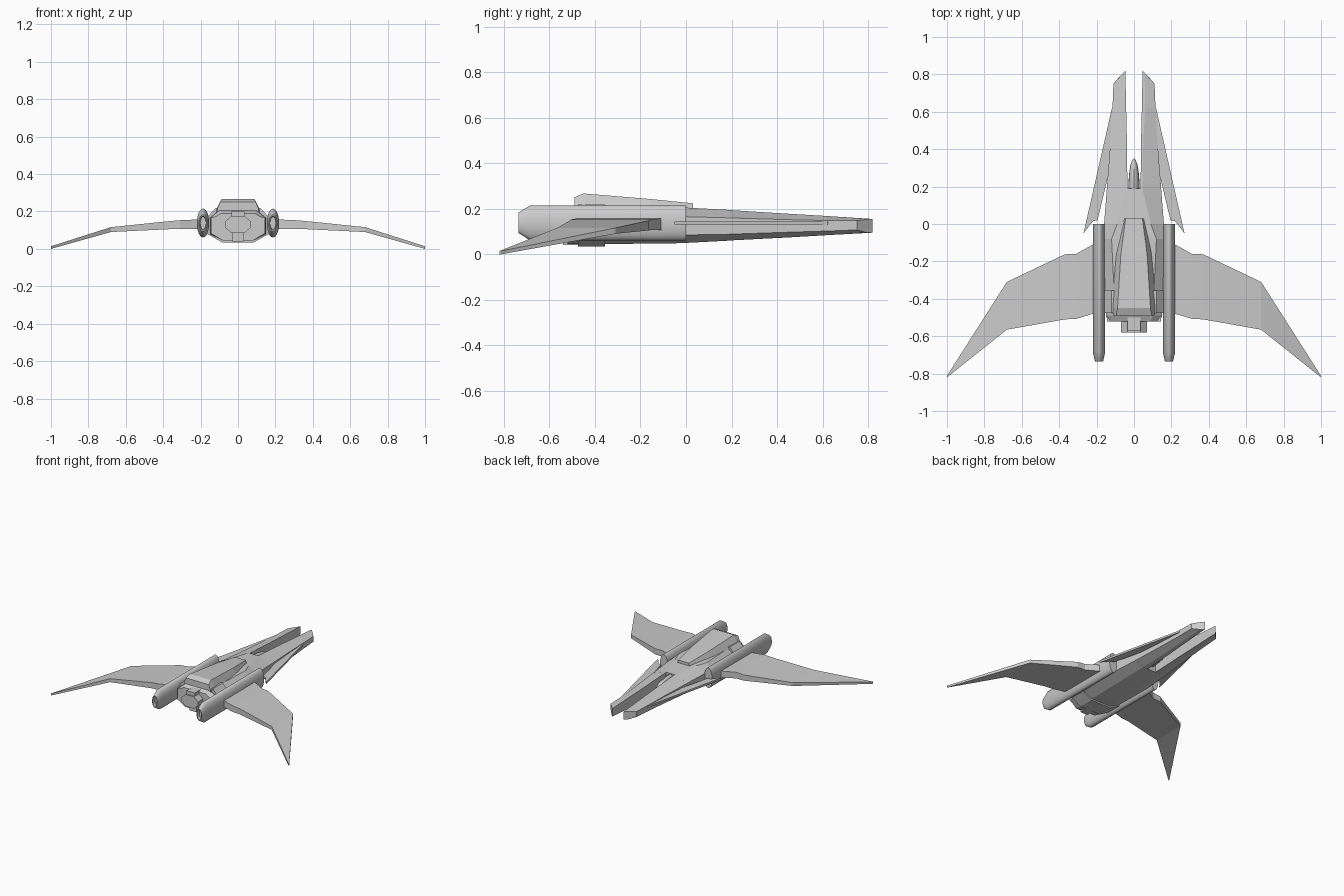
import bpy, bmesh, math

grey = bpy.data.materials.new("hull grey")
grey.diffuse_color = (0.6, 0.6, 0.6, 1)


def finish(name, bm, mirror=False, smooth=False):
    bmesh.ops.recalc_face_normals(bm, faces=bm.faces[:])
    me = bpy.data.meshes.new(name)
    bm.to_mesh(me)
    bm.free()
    me.materials.append(grey)
    ob = bpy.data.objects.new(name, me)
    bpy.context.collection.objects.link(ob)
    if smooth:
        me.shade_smooth()
        me.set_sharp_from_angle(angle=math.radians(35))
    if mirror:
        ob.modifiers.new("mirror", 'MIRROR').use_mirror_merge = True
    return ob


def loft(name, sections, mirror=False, smooth=False):
    """Skin closed rings of equal length and cap both ends."""
    bm = bmesh.new()
    rings = [[bm.verts.new(p) for p in s] for s in sections]
    n = len(rings[0])
    for a, b in zip(rings, rings[1:]):
        for i in range(n):
            j = (i + 1) % n
            bm.faces.new((a[i], a[j], b[j], b[i]))
    bm.faces.new(rings[0])
    bm.faces.new(rings[-1])
    return finish(name, bm, mirror, smooth)


def box(name, x0, x1, y0, y1, z0, z1, mirror=False):
    ring = lambda y: [(x0, y, z0), (x1, y, z0), (x1, y, z1), (x0, y, z1)]
    return loft(name, [ring(y0), ring(y1)], mirror)


def slab(name, outline, z0, z1):
    return loft(name, [[(x, y, z) for x, y in outline] for z in (z0, z1)], True)


# main body: y, top crease x, top z, side x, side upper z, side lower z, belly x, belly z
def body_ring(y, a, zt, xo, zu, zl, b, zb):
    half = [(a, zt), (xo, zu), (xo, zl), (b, zb)]
    return [(x, y, z) for x, z in half] + [(-x, y, z) for x, z in reversed(half)]


loft("main_body", [body_ring(*r) for r in (
    (-0.52, 0.09, 0.19, 0.14, 0.16, 0.08, 0.08, 0.045),
    (-0.49, 0.10, 0.205, 0.15, 0.165, 0.08, 0.08, 0.045),
    (-0.08, 0.12, 0.207, 0.163, 0.165, 0.085, 0.085, 0.047),
    (0.00, 0.09, 0.205, 0.16, 0.165, 0.085, 0.085, 0.05),
    (0.19, 0.045, 0.195, 0.145, 0.16, 0.088, 0.075, 0.06))])

# twin prongs: y, inner x, top z, outer x, upper z, lower z, belly x, belly z
prong = []
for y, xi, zt, a, xo, zu, zl, b, zb in (
        (0.18, 0.035, 0.195, 0.046, 0.146, 0.16, 0.088, 0.075, 0.06),
        (0.45, 0.038, 0.178, 0.05, 0.125, 0.152, 0.097, 0.07, 0.074),
        (0.62, 0.042, 0.168, 0.06, 0.115, 0.148, 0.102, 0.07, 0.084)):
    prong.append([(xi, y, zt), (a, y, zt), (xo, y, zu), (xo, y, zl), (b, y, zb), (xi, y, zb)])
prong.append([(0.046, 0.82, 0.155), (0.056, 0.81, 0.155), (0.11, 0.75, 0.148),
              (0.11, 0.75, 0.107), (0.07, 0.796, 0.095), (0.046, 0.82, 0.095)])
loft("prong", prong, True)

# thin swept fins outside the prongs
slab("side_fin", [(0.11, 0.63), (0.118, 0.62), (0.27, -0.05), (0.22, 0.015),
                  (0.195, 0.02), (0.128, 0.3), (0.11, 0.45)], 0.13, 0.145)

# rounded nose in the gap between the prongs
bm = bmesh.new()
bmesh.ops.create_uvsphere(bm, u_segments=16, v_segments=10, radius=1)
for v in bm.verts:
    x, y, z = v.co
    v.co = (0.03 * x, 0.19 + 0.16 * z, 0.14 + 0.05 * y)
finish("nose", bm, smooth=True)

# raised spine with sloping sides
loft("spine", [[(-b, y, 0.19), (b, y, 0.19), (b, y, zb), (a, y, zt), (-a, y, zt), (-b, y, zb)]
               for y, a, zt, b, zb in (
    (-0.49, 0.095, 0.25, 0.11, 0.215), (-0.45, 0.088, 0.267, 0.12, 0.205),
    (-0.16, 0.07, 0.243, 0.098, 0.2), (0.03, 0.045, 0.224, 0.052, 0.2))])

# collar blocks joining body and nacelles
loft("collar", [body_ring(y, 0.12, 0.218, 0.165, 0.17, 0.08, 0.085, 0.035)
                for y in (-0.475, -0.355)])
box("rear_plate", -0.145, 0.145, -0.52, -0.48, 0.08, 0.17)

# central engine
loft("engine", [[(0.07 * sx, y, 0.13 + dz) for sx, dz in
                 ((-1, 0.015), (-0.5, 0.045), (0.5, 0.045), (1, 0.015),
                  (1, -0.015), (0.5, -0.045), (-0.5, -0.045), (-1, -0.015))]
                for y in (-0.58, -0.5)])
box("engine_top", -0.035, 0.035, -0.57, -0.47, 0.16, 0.2)
box("engine_keel", -0.03, 0.03, -0.54, -0.47, 0.04, 0.09)

# oval nacelles with a tapered, recessed exhaust
loft("nacelle", [[(0.187 + rx * math.cos(t), y, 0.138 + rz * math.sin(t))
                  for t in (math.tau * i / 24 for i in range(24))]
                 for y, rx, rz in ((0, 0.033, 0.077), (-0.685, 0.033, 0.077),
                                   (-0.735, 0.022, 0.045), (-0.735, 0.017, 0.038),
                                   (-0.71, 0.015, 0.034))], True, True)

# swept, drooping wings: x, leading y, trailing y, bottom z, top z
loft("wing", [[(x, yl, zb), (x, yl, zt), (x, yt, zt), (x, yt, zb)]
              for x, yl, yt, zb, zt in (
    (0.13, -0.07, -0.46, 0.107, 0.158), (0.22, -0.11, -0.48, 0.107, 0.157),
    (0.31, -0.16, -0.507, 0.106, 0.153), (0.37, -0.162, -0.51, 0.105, 0.148),
    (0.68, -0.31, -0.565, 0.09, 0.116), (1.0, -0.812, -0.82, 0.0, 0.014))], True)
